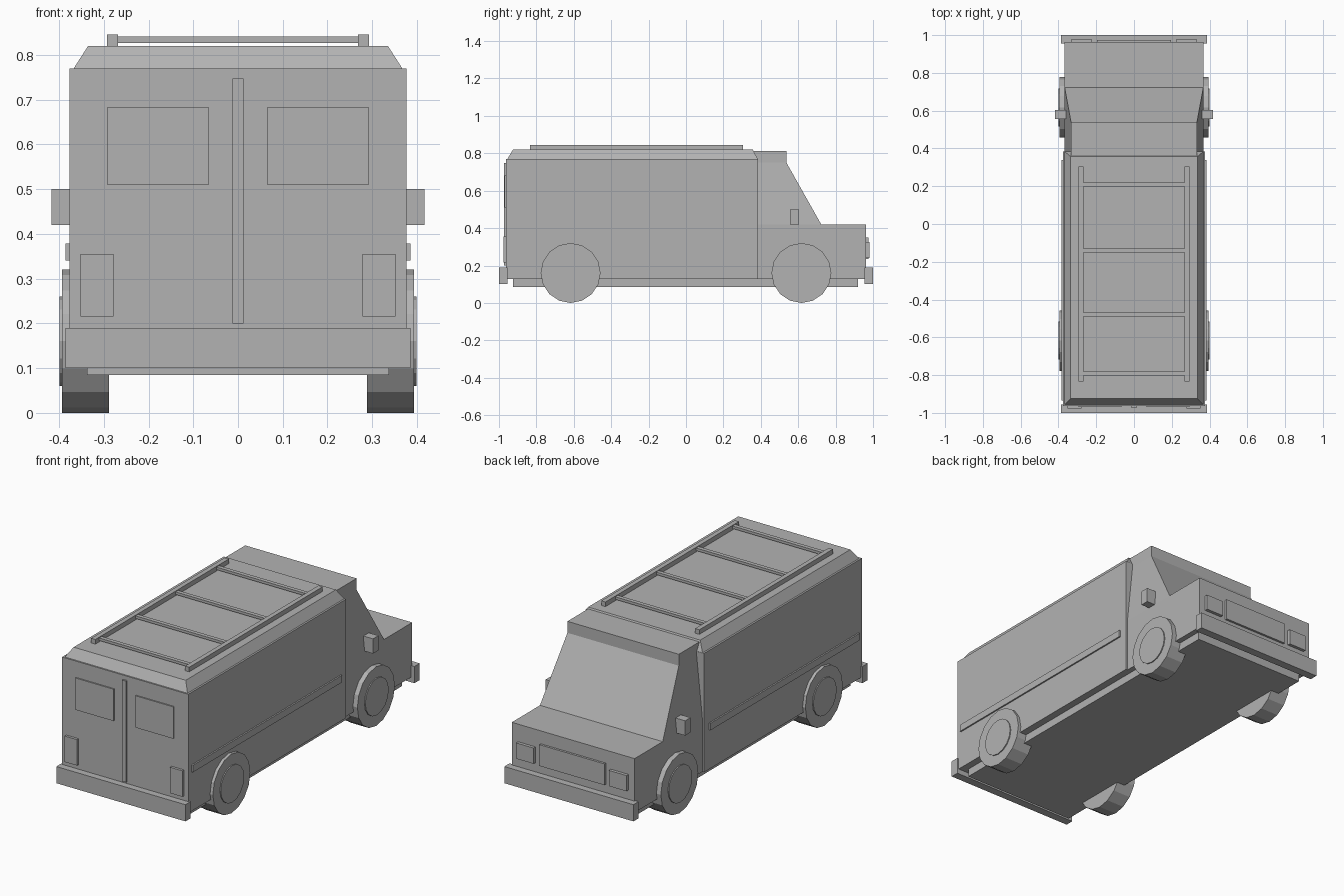
import bpy, bmesh, math
from mathutils import Matrix

cube = bpy.data.objects.get("Cube")
if cube:
    bpy.data.objects.remove(cube, do_unlink=True)

GREY = (0.45, 0.45, 0.45, 1)
mat = bpy.data.materials.new("plain_grey")
mat.use_nodes = True
mat.diffuse_color = GREY
mat.node_tree.nodes["Principled BSDF"].inputs["Base Color"].default_value = GREY


def finish(name, bm):
    bmesh.ops.recalc_face_normals(bm, faces=bm.faces)
    mesh = bpy.data.meshes.new(name)
    bm.to_mesh(mesh)
    bm.free()
    mesh.materials.append(mat)
    obj = bpy.data.objects.new(name, mesh)
    bpy.context.collection.objects.link(obj)
    return obj


def box(name, x, y, z):
    """Box from (low, high) ranges."""
    bm = bmesh.new()
    bmesh.ops.create_cube(bm, size=1)
    for v in bm.verts:
        for i, (low, high) in enumerate((x, y, z)):
            v.co[i] = high if v.co[i] > 0 else low
    return finish(name, bm)


def loft(name, bottom, top):
    """Tapered block; each end is (half width, y low, y high, z)."""
    bm = bmesh.new()
    bmesh.ops.create_cube(bm, size=1)
    for v in bm.verts:
        half, low, high, z = top if v.co.z > 0 else bottom
        v.co = (math.copysign(half, v.co.x), high if v.co.y > 0 else low, z)
    return finish(name, bm)


def pair(name, x, y, z):
    """Box on +x and its mirror on -x."""
    box("left_" + name, x, y, z)
    box("right_" + name, (-x[1], -x[0]), y, z)


def disc(name, x, y, z, radius, width):
    bm = bmesh.new()
    turn = Matrix.Translation((x, y, z)) @ Matrix.Rotation(math.pi / 2, 4, 'Y')
    bmesh.ops.create_cone(bm, cap_ends=True, segments=16, radius1=radius,
                          radius2=radius, depth=width, matrix=turn)
    return finish(name, bm)


# Body shell, roof and chassis
box("cargo_body", (-.377, .377), (-.963, .385), (.128, .77))
loft("cargo_roof", (.367, -.955, .383, .77), (.335, -.925, .357, .82))
box("chassis", (-.337, .337), (-.925, .92), (.085, .15))

# Cab
box("hood", (-.367, .367), (.38, .963), (.128, .42))
loft("cab_upper", (.367, .38, .723, .42), (.333, .38, .537, .75))
box("cab_visor", (-.333, .333), (.35, .537), (.75, .812))
pair("mirror", (.36, .417), (.557, .603), (.42, .5))
box("grille", (-.195, .195), (.955, .975), (.235, .35))
pair("headlight", (.225, .33), (.955, .98), (.24, .325))

# Bumpers
box("cab_bumper", (-.386, .386), (.955, 1), (.1, .19))
box("door_bumper", (-.386, .386), (-1, -.955), (.1, .19))

# Cargo doors
box("door_strip", (-.012, .012), (-.973, -.96), (.2, .747))
pair("door_window", (.065, .293), (-.97, -.96), (.51, .682))
pair("tail_light", (.278, .352), (-.977, -.96), (.215, .355))

# Side mouldings
pair("side_moulding", (.37, .385), (-.935, .34), (.34, .378))

# Roof rack
pair("rack_rail", (.268, .293), (-.835, .305), (.818, .845))
for i, y in enumerate((.21, -.14, -.48, -.792)):
    box(f"rack_bar_{i + 1}", (-.27, .27), (y - .011, y + .011), (.827, .841))

# Wheels and hubs
for side, s in (("left", 1), ("right", -1)):
    for end, y in (("door_end", -.617), ("cab_end", .617)):
        disc(f"{side}_{end}_wheel", s * .341, y, .16, .16, .105)
        disc(f"{side}_{end}_hub", s * .385, y, .16, .1, .028)
